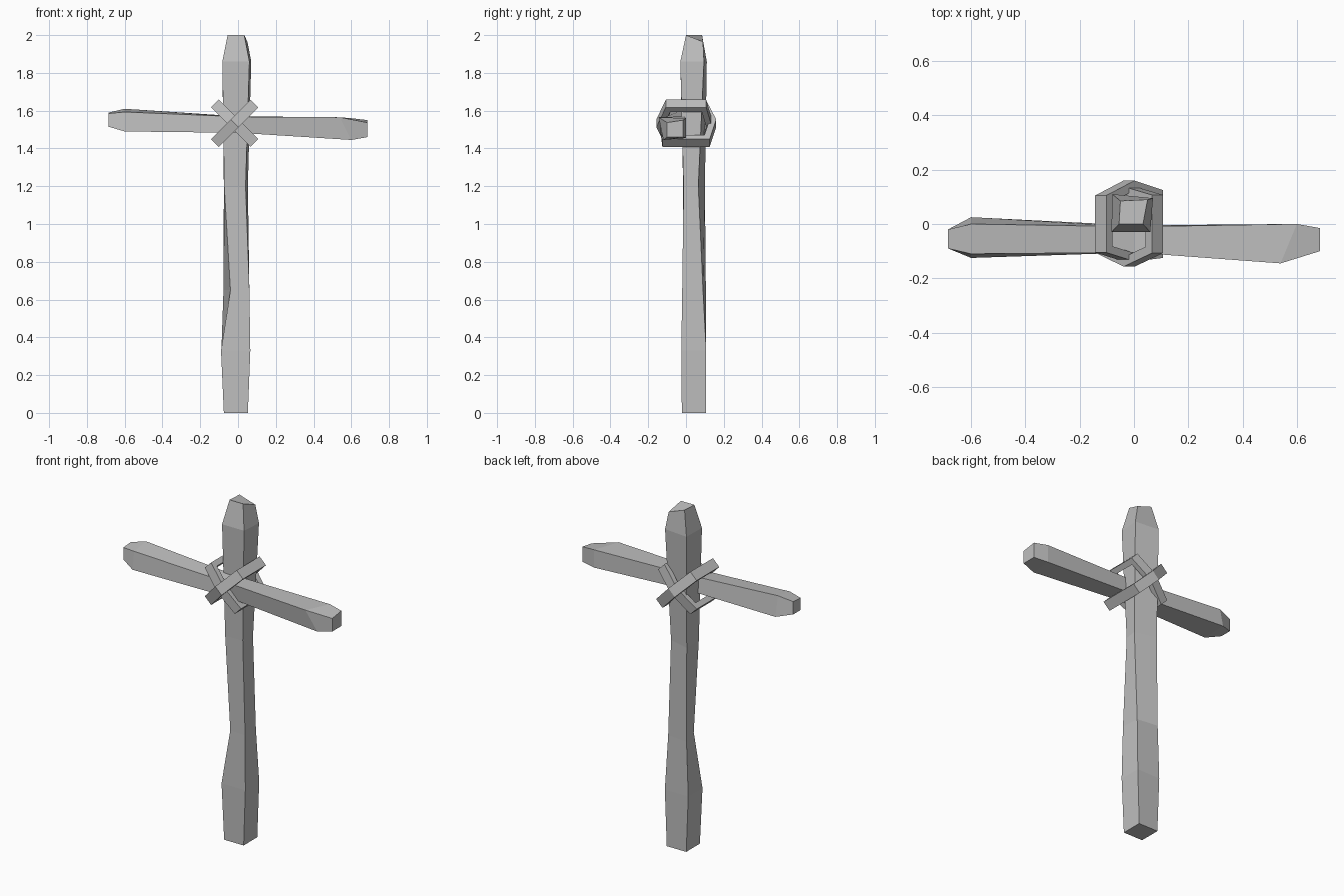
import bpy
import bmesh
from math import sqrt
from mathutils import Vector

default_cube = bpy.data.objects.get("Cube")
if default_cube:
    bpy.data.objects.remove(default_cube, do_unlink=True)


def make_material(name, colour):
    material = bpy.data.materials.new(name)
    material.use_nodes = True
    material.diffuse_color = colour
    material.node_tree.nodes["Principled BSDF"].inputs["Base Color"].default_value = colour
    return material


grey = make_material("plain grey", (0.52, 0.52, 0.52, 1))


def loft(name, sections, closed=False):
    """Bridge four-cornered sections; cap the ends unless the loft is a ring."""
    bm = bmesh.new()
    rings = [[bm.verts.new(corner) for corner in section] for section in sections]
    pairs = list(zip(rings, rings[1:]))
    if closed:
        pairs.append((rings[-1], rings[0]))
    else:
        bm.faces.new(rings[0])
        bm.faces.new(rings[-1])
    for low, high in pairs:
        for i in range(4):
            j = (i + 1) % 4
            bm.faces.new((low[i], low[j], high[j], high[i]))
    bmesh.ops.recalc_face_normals(bm, faces=bm.faces)
    mesh = bpy.data.meshes.new(name)
    bm.to_mesh(mesh)
    bm.free()
    mesh.materials.append(grey)
    part = bpy.data.objects.new(name, mesh)
    bpy.context.collection.objects.link(part)
    return part


# Upright post: unevenly hewn, corners as front right, front left, back left, back right
post_levels = [
    (0.0, [(-.075, -.022), (.052, -.022), (.052, .105), (-.075, .105)]),
    (0.33, [(-.09, -.025), (.065, -.025), (.063, .107), (-.088, .105)]),
    (0.65, [(-.04, -.015), (.06, -.02), (.053, .09), (-.077, .105)]),
    (1.2, [(-.073, -.015), (.04, -.013), (.052, .065), (-.075, .1)]),
    (1.86, [(-.083, -.03), (.06, -.03), (.07, .095), (-.08, .11)]),
]
post_sections = [[(x, y, z) for x, y in corners] for z, corners in post_levels]
post_sections.append([(-.055, 0, 2), (.033, 0, 2), (.05, .09, 1.965), (-.05, .085, 2)])
loft("upright_post", post_sections)

# Crossbar: corners as front bottom, back bottom, back top, front top
bar_sections = [
    [(-.685, y, z) for y, z in [(-.09, 1.515), (-.02, 1.515), (-.02, 1.59), (-.09, 1.585)]],
    [(-.6, y, z) for y, z in [(-.125, 1.49), (.025, 1.495), (0, 1.61), (-.11, 1.593)]],
    [(0, y, z) for y, z in [(-.105, 1.483), (-.005, 1.483), (-.01, 1.57), (-.105, 1.568)]],
    [(.6, -.12, 1.445), (.6, 0, 1.455), (.6, 0, 1.56), (.54, -.145, 1.565)],
    [(.685, y, z) for y, z in [(-.1, 1.46), (-.015, 1.46), (-.015, 1.55), (-.1, 1.537)]],
]
loft("crossbar", bar_sections)

# Lashing: two hexagonal straps crossing diagonally around the joint
CENTRE = Vector((-.018, 0, 1.533))
HALF_LENGTH, HALF_WIDTH, INNER_SCALE = .148, .029, .78


def strap(name, side, front, back, upper, lower):
    """side is +1 when the strap's upper end leans to +x."""
    along = Vector((side, 0, 1)) / sqrt(2)
    across = Vector((1, 0, -side)) / sqrt(2) * HALF_WIDTH
    outline = [(HALF_LENGTH, -upper), (0, front), (-HALF_LENGTH, -lower),
               (-HALF_LENGTH, lower), (0, back), (HALF_LENGTH, upper)]
    sections = []
    for u, y in outline:
        outer = along * u + Vector((0, y, 0))
        inner = outer * INNER_SCALE
        sections.append([CENTRE + p for p in
                         (outer - across, outer + across, inner + across, inner - across)])
    return loft(name, sections, closed=True)


strap("front_lashing_strap", 1, -.157, .138, .107, .105)
strap("back_lashing_strap", -1, -.138, .16, .105, .125)
